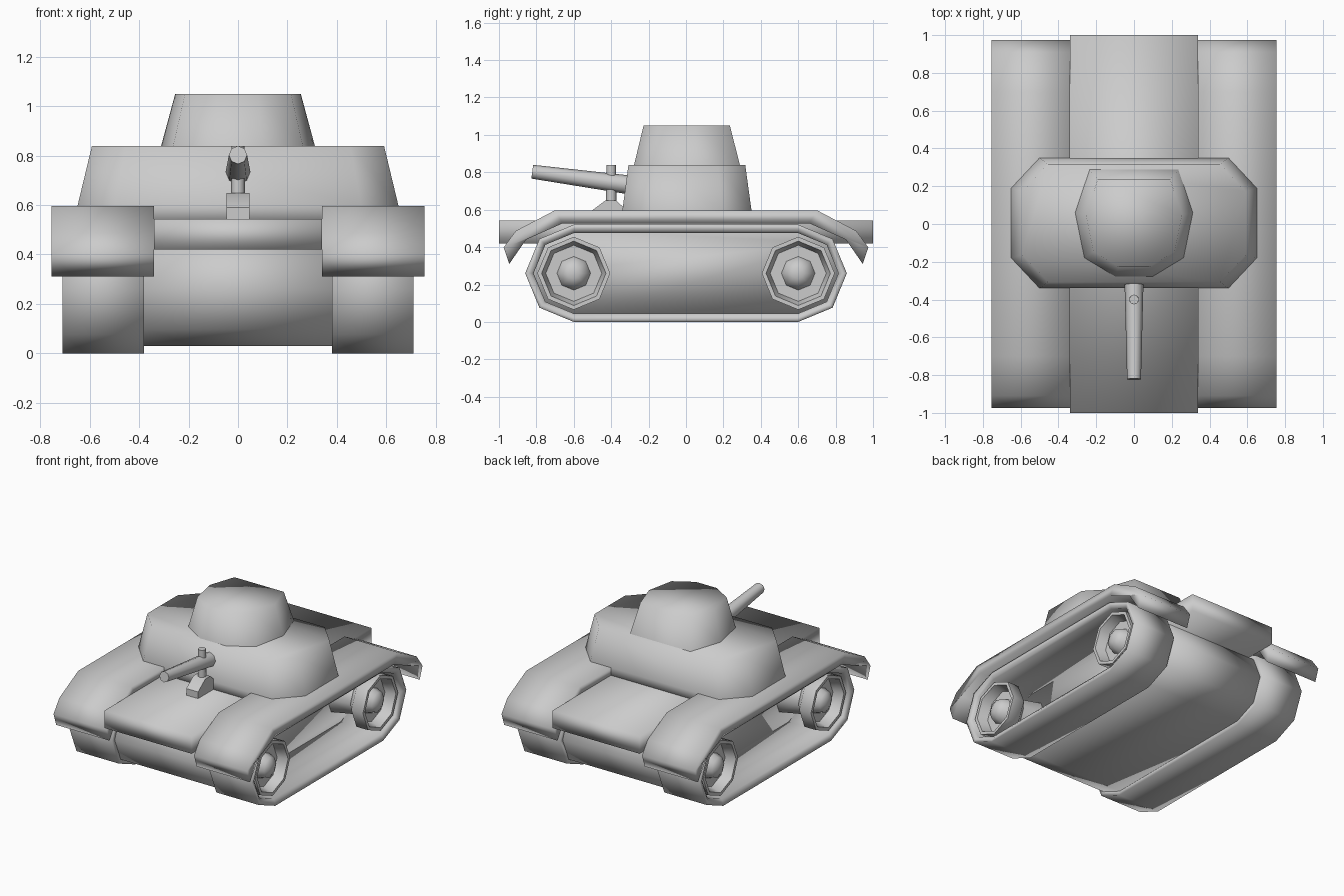
import bpy, bmesh, math
from mathutils import Vector

if "Cube" in bpy.data.objects:
    bpy.data.objects.remove(bpy.data.objects["Cube"])


def finish(name, bm, angle=100):
    bmesh.ops.recalc_face_normals(bm, faces=bm.faces)
    me = bpy.data.meshes.new(name)
    bm.to_mesh(me)
    bm.free()
    ob = bpy.data.objects.new(name, me)
    bpy.context.collection.objects.link(ob)
    bpy.ops.object.select_all(action='DESELECT')
    ob.select_set(True)
    bpy.context.view_layer.objects.active = ob
    bpy.ops.object.shade_smooth_by_angle(angle=math.radians(angle))
    return ob


def loft(name, rings, closed=False, angle=100):
    """Skin a list of rings; cap both ends, or join last to first when closed."""
    bm = bmesh.new()
    loops = [[bm.verts.new(p) for p in r] for r in rings]
    n = len(loops[0])
    pairs = list(zip(loops, loops[1:]))
    if closed:
        pairs.append((loops[-1], loops[0]))
    else:
        bm.faces.new(loops[0])
        bm.faces.new(loops[-1])
    for a, b in pairs:
        for i in range(n):
            j = (i + 1) % n
            bm.faces.new((a[i], a[j], b[j], b[i]))
    return finish(name, bm, angle)


def side_profile(name, pts, x0, x1, angle=100):
    return loft(name, [[(x, y, z) for y, z in pts] for x in (x0, x1)], angle=angle)


def mirror(ob):
    m = ob.modifiers.new("other_side", 'MIRROR')
    m.use_axis = (True, False, False)


def rod(name, p0, p1, r0, r1, sides):
    p0, p1 = Vector(p0), Vector(p1)
    q = (p1 - p0).to_track_quat('Z', 'Y')
    ring = lambda c, r: [c + q @ Vector((r * math.cos(2 * math.pi * i / sides),
                                         r * math.sin(2 * math.pi * i / sides), 0))
                         for i in range(sides)]
    return loft(name, [ring(p0, r0), ring(p1, r1)], angle=60)


WHEEL_Y, WHEEL_Z = 0.60, 0.26


def stadium(r):
    """Belt outline: half octagons around the two wheel centres."""
    pts = []
    for s, start in ((1, -90), (-1, 90)):
        for k in range(5):
            a = math.radians(start + 45 * k)
            pts.append((s * WHEEL_Y + r * math.cos(a), WHEEL_Z + r * math.sin(a)))
    return pts


# hull and deck
side_profile("lower_hull", stadium(0.23), -0.38, 0.38)
side_profile("deck", [(-1, 0.42), (1, 0.42), (1, 0.543), (-1, 0.543)], -0.34, 0.34)

# tracks: hollow belts with a bevelled outer rim
section = [(0.38, 0.26), (0.71, 0.26), (0.71, 0.238), (0.695, 0.215), (0.38, 0.215)]
mirror(loft("track", [[(x, y, z) for y, z in stadium(r)] for x, r in section], closed=True))

# wheels: turned profile of (x, radius)
wheel = [(0.375, 0.15), (0.54, 0.12), (0.60, 0.195), (0.69, 0.195), (0.69, 0.172),
         (0.62, 0.15), (0.62, 0.09), (0.67, 0.07), (0.69, 0.03)]
for s, label in ((-1, "front_wheel"), (1, "rear_wheel")):
    rings = [[(x, s * WHEEL_Y + r * math.cos(k * math.pi / 4),
               WHEEL_Z + r * math.sin(k * math.pi / 4)) for k in range(8)] for x, r in wheel]
    mirror(loft(label, rings, angle=50))

# fenders
half = [(0.70, 0.597), (0.91, 0.487), (0.975, 0.398), (0.945, 0.31), (0.855, 0.44), (0.66, 0.527)]
fender = half + [(-y, z) for y, z in reversed(half)]
mirror(side_profile("fender", fender, 0.34, 0.755))

# superstructure
base = [(0.50, 0.35), (0.65, 0.19), (0.65, -0.18), (0.50, -0.34)]
base += [(-x, y) for x, y in reversed(base)]
loft("superstructure", [[(x, y, 0.53) for x, y in base],
                        [(x, y, 0.597) for x, y in base],
                        [(x * 0.91, y * 0.905, 0.84) for x, y in base]])

# turret
plan = [(0.237, 0.29), (0.314, 0.06), (0.265, -0.18), (0.10, -0.28)]
plan += [(-x, y) for x, y in reversed(plan)]
loft("turret", [[(x * k, y * k, z) for x, y in plan] for z, k in ((0.83, 1), (1.05, 0.81))])

# gun with its mount
side_profile("gun_base", [(-0.51, 0.53), (-0.51, 0.59), (-0.43, 0.65), (-0.375, 0.65),
                          (-0.32, 0.60), (-0.32, 0.53)], -0.046, 0.046, angle=50)
rod("gun_post", (0, -0.40, 0.63), (0, -0.40, 0.84), 0.028, 0.026, 8)
rod("gun_barrel", (0, -0.32, 0.735), (0, -0.822, 0.803), 0.05, 0.037, 8)
